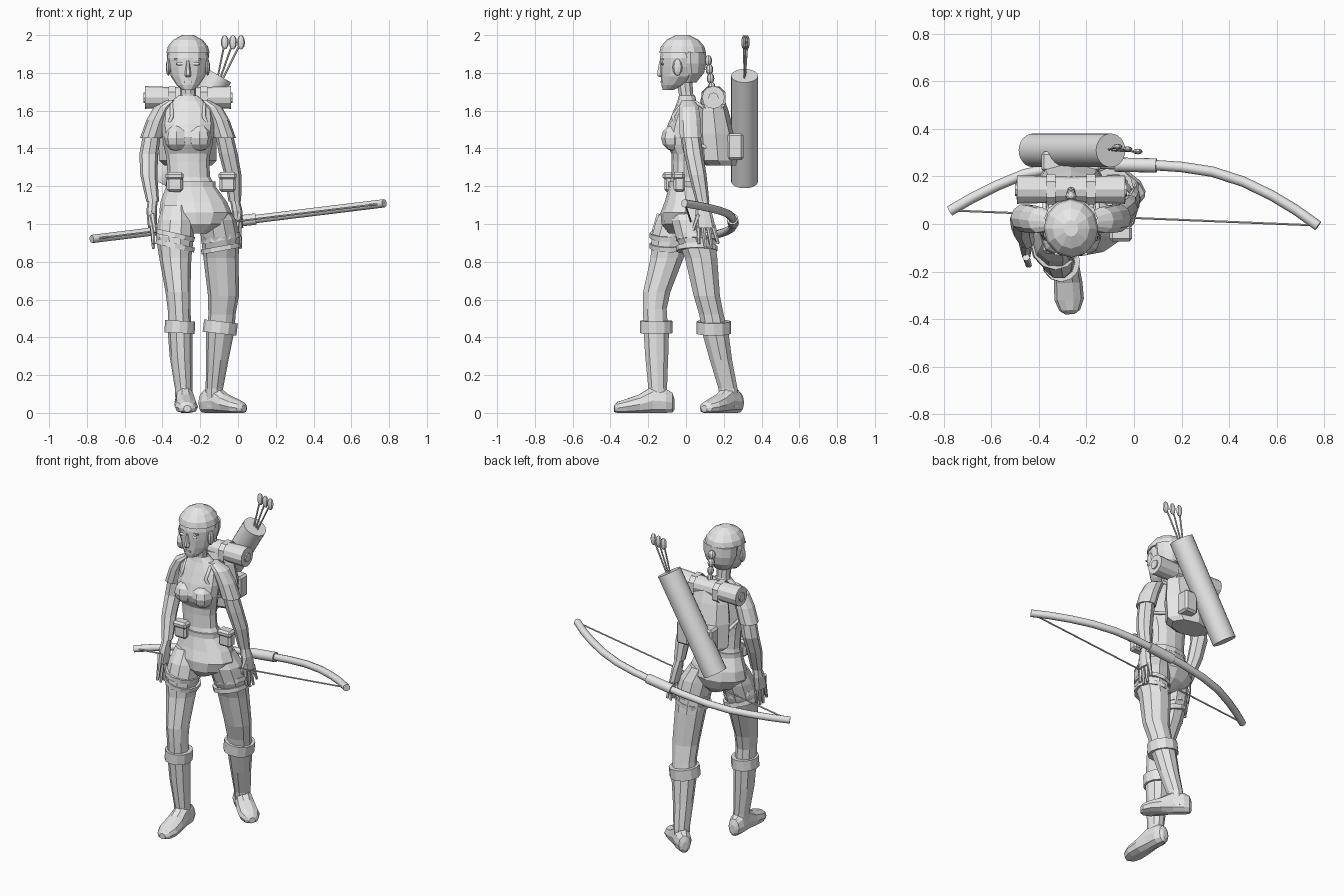
import bpy
import bmesh
import math
from mathutils import Matrix, Vector

default_cube = bpy.data.objects.get("Cube")
if default_cube:
    bpy.data.objects.remove(default_cube, do_unlink=True)

# Single plain grey for the whole figure
grey = bpy.data.materials.new("plain_grey")
grey.use_nodes = True
grey.diffuse_color = (.8, .8, .8, 1)
grey.node_tree.nodes["Principled BSDF"].inputs["Base Color"].default_value = grey.diffuse_color

MID = -.265  # centre line of the body


def link(name, data, smooth=False):
    part = bpy.data.objects.new(name, data)
    bpy.context.collection.objects.link(part)
    data.materials.append(grey)
    if smooth:
        bpy.ops.object.select_all(action='DESELECT')
        part.select_set(True)
        bpy.context.view_layer.objects.active = part
        bpy.ops.object.shade_smooth_by_angle()


def finish(name, bm, smooth=False):
    bmesh.ops.recalc_face_normals(bm, faces=bm.faces)
    mesh = bpy.data.meshes.new(name)
    bm.to_mesh(mesh)
    bm.free()
    link(name, mesh, smooth)


def loft(name, rings, sides=10, place=Matrix(), floor=False):
    """Skin elliptical rings given as (x, y, z, radius_x, radius_y)."""
    bm = bmesh.new()
    loops = []
    for x, y, z, rx, ry in rings:
        loop = []
        for i in range(sides):
            angle = math.tau * i / sides
            point = place @ Vector((x + rx * math.cos(angle), y + ry * math.sin(angle), z))
            if floor:
                point.z = max(point.z, 0)
            loop.append(bm.verts.new(point))
        loops.append(loop)
    for low, high in zip(loops, loops[1:]):
        for i in range(sides):
            j = (i + 1) % sides
            bm.faces.new((low[i], low[j], high[j], high[i]))
    bm.faces.new(loops[0])
    bm.faces.new(loops[-1])
    finish(name, bm)


def rod(name, start, end, radius, tip=None, sides=24, smooth=True):
    start, end = Vector(start), Vector(end)
    axis = end - start
    place = Matrix.Translation((start + end) / 2) @ axis.to_track_quat('Z', 'Y').to_matrix().to_4x4()
    bm = bmesh.new()
    bmesh.ops.create_cone(bm, cap_ends=True, segments=sides, radius1=radius,
                          radius2=radius if tip is None else tip,
                          depth=axis.length, matrix=place)
    finish(name, bm, smooth)


def blob(name, centre, size):
    bm = bmesh.new()
    place = Matrix.Translation(centre) @ Matrix.Diagonal((*size, 1))
    bmesh.ops.create_uvsphere(bm, u_segments=8, v_segments=6, radius=1, matrix=place)
    finish(name, bm)


def box(name, centre, size, bevel=.012):
    bm = bmesh.new()
    bmesh.ops.create_cube(bm, size=1, matrix=Matrix.Translation(centre) @ Matrix.Diagonal((*size, 1)))
    if bevel:
        bmesh.ops.bevel(bm, geom=bm.edges[:], offset=bevel, segments=1, affect='EDGES')
    finish(name, bm)


def band(name, centre, rx, ry, height, tilt=0):
    place = Matrix.Translation(centre) @ Matrix.Rotation(tilt, 4, 'Y')
    half = height / 2
    loft(name, [(0, 0, -half, rx, ry), (0, 0, half, rx, ry)], 12, place)


def tube(name, points, radius):
    curve = bpy.data.curves.new(name, 'CURVE')
    curve.dimensions = '3D'
    curve.bevel_depth = radius
    curve.bevel_resolution = 2
    curve.use_fill_caps = True
    spline = curve.splines.new('POLY')
    spline.points.add(len(points) - 1)
    for target, point in zip(spline.points, points):
        target.co = (*point, 1)
    link(name, curve)


# Torso, from crotch to shoulders
loft("torso", [
    (-.215, -.02, .95, .05, .07), (-.22, -.015, 1, .15, .115),
    (-.225, -.005, 1.06, .192, .13), (-.235, 0, 1.12, .175, .112),
    (-.25, -.01, 1.2, .13, .08), (-.26, -.01, 1.25, .112, .068),
    (MID, -.01, 1.33, .113, .066), (MID, -.01, 1.39, .12, .068)], 12)
loft("shirt", [
    (MID, -.01, 1.37, .118, .066), (MID, -.022, 1.42, .13, .082),
    (MID, -.026, 1.46, .135, .09), (MID, -.015, 1.53, .14, .08),
    (MID, 0, 1.6, .135, .066), (MID, .005, 1.65, .09, .05),
    (MID, .005, 1.68, .05, .043)], 12)
loft("neck", [(MID, .01, 1.64, .048, .042), (MID, 0, 1.69, .042, .04), (MID, -.01, 1.77, .044, .045)])
band("belt", (-.25, -.01, 1.21), .132, .084, .03)
for side, s, x, y in (("right", -1, -.335, -.085), ("left", 1, -.055, -.035)):
    box(side + "_belt_pouch", (x, y, 1.22), (.085, .06, .1))
    box(side + "_pouch_flap", (x, y - .005, 1.255), (.095, .068, .04))
    blob(side + "_chest", (MID + s * .06, -.062, 1.455), (.066, .07, .07))

# Head and face
loft("head", [
    (MID, -.095, 1.71, .03, .028), (MID, -.068, 1.735, .06, .062),
    (MID, -.038, 1.78, .09, .095), (MID, -.024, 1.83, .103, .113),
    (MID, -.02, 1.88, .11, .118), (MID, -.018, 1.93, .1, .11),
    (MID, -.018, 1.97, .07, .08)], 12)
loft("hair_cap", [
    (MID, -.018, 1.905, .115, .124), (MID, -.018, 1.94, .106, .115),
    (MID, -.018, 1.975, .078, .085), (MID, -.018, 2, .03, .035)], 12)
loft("back_hair", [
    (MID, .015, 1.75, .05, .04), (MID, .03, 1.8, .09, .066),
    (MID, .025, 1.85, .108, .082), (MID, .025, 1.91, .112, .08)], 12)
loft("nose", [(MID, -.138, 1.778, .012, .008), (MID, -.137, 1.79, .017, .02),
              (MID, -.132, 1.865, .008, .01)], 6)
box("mouth", (MID, -.128, 1.752), (.04, .012, .01), 0)
for side, s in (("right", -1), ("left", 1)):
    blob(side + "_ear", (MID + s * .104, -.045, 1.83), (.013, .026, .045))
    blob(side + "_eye", (MID + s * .042, -.124, 1.848), (.022, .008, .009))
    box(side + "_brow", (MID + s * .045, -.125, 1.873), (.05, .01, .008), 0)
for i in range(4):
    blob("braid_bead", (MID, .118 + .006 * i, 1.865 - .047 * i), (.024 - .002 * i, .02, .029))


# Arms: the lower arm swings forward or back and shifts sideways
def arm(side, s, swing, shift):
    def ring(out, y, z, rx, ry, share):
        return (MID + s * out + shift * share, y + swing * share, z, rx, ry)
    loft(side + "_sleeve", [
        ring(.085, .01, 1.655, .03, .035, 0), ring(.13, .015, 1.62, .05, .055, 0),
        ring(.165, .02, 1.55, .055, .06, 0), ring(.196, .025, 1.455, .058, .06, 0)])
    loft(side + "_arm", [
        ring(.19, .025, 1.48, .047, .05, 0), ring(.21, .033, 1.37, .05, .05, .1),
        ring(.22, .028, 1.26, .045, .047, .45), ring(.212, .02, 1.12, .034, .036, .9)], 8)
    loft(side + "_hand", [
        ring(.212, .02, 1.13, .026, .028, .9), ring(.22, .018, 1.07, .028, .042, 1),
        ring(.222, .015, .98, .023, .052, 1.2)], 8)
    palm = Vector((MID + s * .222 + shift * 1.2, .015 + swing * 1.2, .99))
    for i in range(4):
        spread = (i - 1.5) * .026
        length = .095 + .025 * (i in (1, 2))
        rod(side + "_finger", palm + Vector((0, spread, 0)),
            palm + Vector((shift * .2, spread * 1.3 + swing * .2, -length)), .014, .008, 6, False)
    rod(side + "_thumb", palm + Vector((0, -.035, .06)),
        palm + Vector((-s * .015, -.07, -.035)), .016, .009, 6, False)


arm("right", -1, -.1, .028)
arm("left", 1, .075, .04)

# Legs, the right one stepping forward
loft("right_leg", [
    (-.325, -.03, 1.1, .075, .085), (-.328, -.055, 1.02, .095, .108),
    (-.334, -.08, .93, .1, .107), (-.332, -.1, .82, .085, .092),
    (-.318, -.155, .64, .066, .076), (-.312, -.165, .55, .06, .066),
    (-.308, -.16, .44, .062, .068)])
loft("right_boot", [
    (-.308, -.158, .46, .066, .072), (-.302, -.155, .3, .06, .064),
    (-.288, -.15, .13, .046, .052), (-.285, -.15, .03, .045, .055)])
loft("left_leg", [
    (-.14, .015, 1.1, .08, .095), (-.11, .03, 1.02, .1, .112),
    (-.094, .05, .93, .102, .108), (-.09, .08, .82, .093, .09),
    (-.077, .11, .62, .082, .073), (-.085, .135, .52, .072, .068),
    (-.092, .15, .44, .074, .07)])
loft("left_boot", [
    (-.092, .148, .46, .078, .076), (-.11, .185, .28, .06, .062),
    (-.125, .222, .13, .046, .053), (-.127, .23, .03, .045, .05)])


def foot(side, x, y, heading, size):
    ahead = Vector((math.sin(heading), -math.cos(heading), 0)) * size
    across = Vector((math.cos(heading), math.sin(heading), 0))
    place = Matrix((across, Vector((0, 0, 1)), ahead)).transposed().to_4x4()
    place = Matrix.Translation((x, y, 0)) @ place
    loft(side + "_foot", [
        (0, .045, -.087, .016, .03), (0, .055, -.075, .036, .055),
        (0, .06, -.04, .05, .07), (0, .065, .03, .051, .08),
        (0, .045, .1, .06, .055), (0, .033, .17, .062, .042),
        (0, .026, .215, .044, .034), (0, .022, .232, .02, .018)], 10, place, True)


foot("right", -.283, -.148, .06, 1)
foot("left", -.133, .235, .87, .93)

# Boot cuffs and thigh straps
band("right_cuff", (-.308, -.158, .455), .08, .086, .065, .05)
band("left_cuff", (-.094, .147, .452), .09, .092, .065, .12)
for drop in (0, .055):
    band("right_strap", (-.333, -.083, .94 - drop), .105, .11, .026, .22)
    band("left_strap", (-.091, .057, .925 - drop), .105, .11, .026, -.18)

# Backpack, pockets, straps and bedroll
loft("backpack", [
    (MID, .185, 1.31, .125, .08), (MID, .17, 1.335, .152, .1), (MID, .158, 1.48, .152, .1),
    (MID, .145, 1.6, .135, .08), (MID, .14, 1.67, .11, .06)], 8)
for side, s in (("right", -1), ("left", 1)):
    box(side + "_pocket", (MID + s * .08, .262, 1.41), (.09, .085, .14))
    x = MID + s * .085
    tube(side + "_shoulder_strap", [
        (x, .12, 1.6), (x, .05, 1.645), (x, -.02, 1.635), (x, -.07, 1.57),
        (x + s * .04, -.03, 1.46), (x + s * .02, .12, 1.4)], .01)
    box(side + "_roll_strap", (x, .145, 1.665), (.022, .126, .126), .03)
    rod(side + "_roll_core", (MID, .145, 1.668), (MID + s * .236, .145, 1.668), .028, sides=8, smooth=False)
    rod(side + "_roll_end", (MID, .145, 1.668), (MID + s * .228, .145, 1.67), .054, .06, 12, False)

# Quiver and three arrows
rod("quiver", (-.424, .31, 1.225), (-.098, .31, 1.785), .071)
for i, y in enumerate((.325, .315, .305)):
    top = Vector((-.07 + .043 * i, y, 1.962))
    rod("arrow_shaft", (-.115 + .01 * i, .31, 1.74), top, .005, sides=6)
    blob("arrow_fletching", top, (.021, .012, .038))

# Bow: an arc behind the hand, with grip and string
bow_plan = [(-.775, .055), (-.68, .11), (-.58, .16), (-.46, .21), (-.32, .24), (-.15, .253),
            (.05, .25), (.2, .24), (.33, .22), (.46, .178), (.58, .12), (.68, .06), (.775, -.008)]


def bow_point(x, y):
    return (x, y, 1.015 + .122 * x)


tube("bow", [bow_point(x, y) for x, y in bow_plan], .022)
rod("bow_grip", bow_point(-.08, .25), bow_point(.095, .246), .03, sides=16)
rod("bow_string", bow_point(-.77, .057), bow_point(.77, -.006), .005, sides=6)
